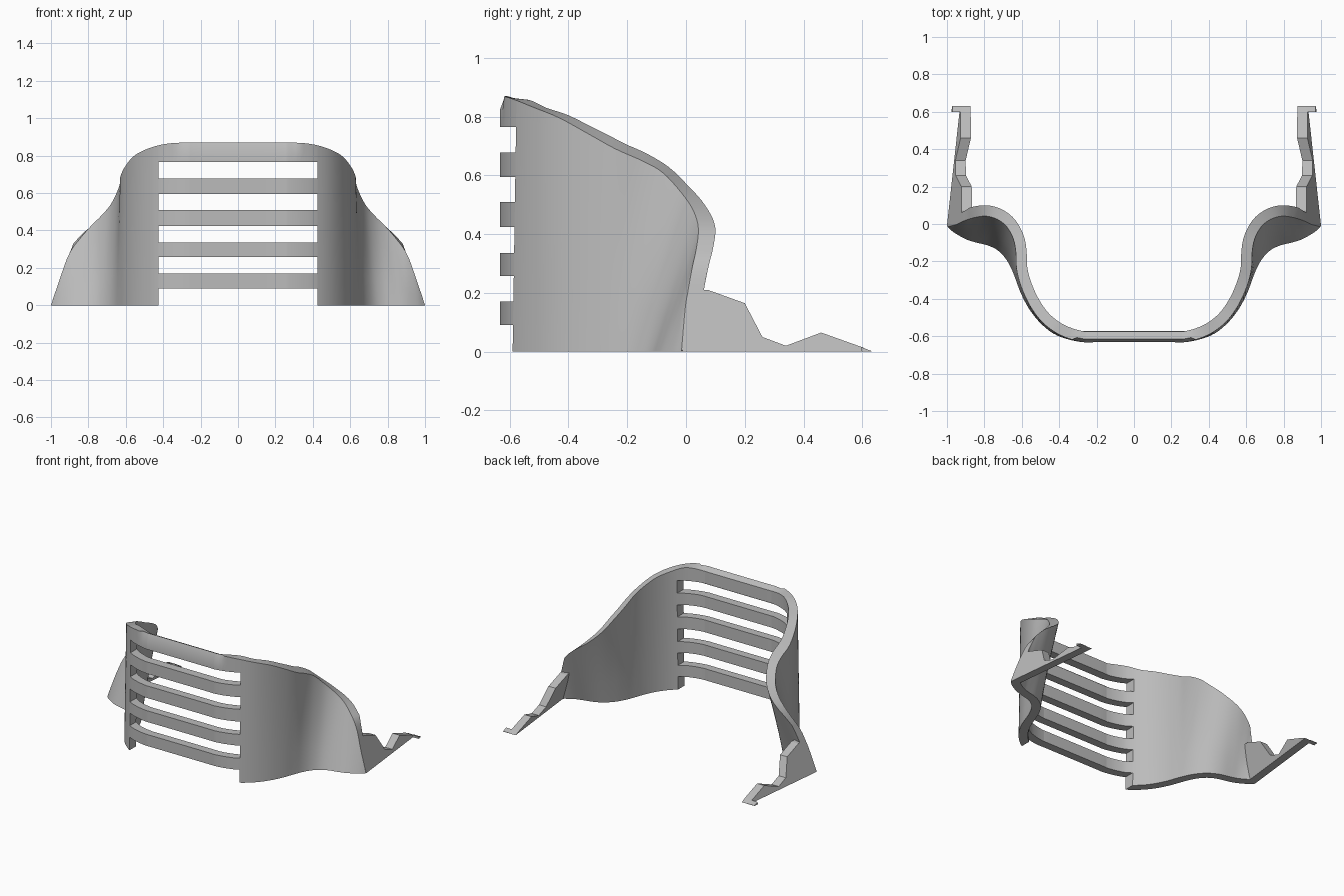
import bpy
import bmesh
from mathutils import Vector

if "Cube" in bpy.data.objects:
    bpy.data.objects.remove(bpy.data.objects["Cube"], do_unlink=True)

THICK = 0.058
SLOT_EDGE = 0.425
ROWS = (0, 0.25, 0.5, 0.75, 0.945, 1)

grey = bpy.data.materials.new("plain grey")
grey.use_nodes = True
colour = (0.5, 0.5, 0.5, 1)
grey.diffuse_color = colour
grey.node_tree.nodes["Principled BSDF"].inputs["Base Color"].default_value = colour


def make_object(name, bm, smooth=False):
    bmesh.ops.recalc_face_normals(bm, faces=bm.faces)
    if bm.calc_volume(signed=True) < 0:
        bmesh.ops.reverse_faces(bm, faces=bm.faces)
    mesh = bpy.data.meshes.new(name)
    bm.to_mesh(mesh)
    bm.free()
    mesh.materials.append(grey)
    obj = bpy.data.objects.new(name, mesh)
    bpy.context.collection.objects.link(obj)
    if smooth:
        bpy.ops.object.select_all(action="DESELECT")
        obj.select_set(True)
        bpy.context.view_layer.objects.active = obj
        bpy.ops.object.shade_smooth_by_angle(angle=0.5)


def side_plane(y, z):
    """Outer x of the leaning plane shared by wing tips and feet."""
    return 0.999 - 0.11 * y - 0.33 * z


def spline(points, steps):
    """Catmull-Rom curve through the points."""
    ends = [points[0] * 2 - points[1]] + points + [points[-1] * 2 - points[-2]]
    out = []
    for a, b, c, d in zip(ends, ends[1:], ends[2:], ends[3:]):
        for i in range(steps):
            t = i / steps
            out.append((b * 2 + (c - a) * t + (a * 2 - b * 5 + c * 4 - d) * t ** 2
                        + (b * 3 - a - c * 3 + d) * t ** 3) / 2)
    return out + [points[-1]]


# Half of the wall: rim x, y, z, then base x, y, then rise of the inner rim
half = [Vector(p) for p in (
    (0.2, -.632, .87, 0.2, -.632, -.02), (.27, -.632, .87, .27, -.632, -.02),
    (.35, -.612, .867, .35, -.618, -.01), (.425, -.577, .855, .425, -.59, 0),
    (.5, -.515, .83, .5, -.53, 0), (.56, -.43, .795, .56, -.455, .01),
    (.605, -.33, .74, .605, -.37, .02), (.628, -.24, .69, .635, -.29, .03),
    (.632, -.15, .65, .66, -.23, .03), (.645, -.08, .61, .69, -.18, .02),
    (.68, -.015, .54, .73, -.14, .01), (.73, .025, .48, .78, -.115, 0),
    (.79, .042, .42, .84, -.1, 0), (.85, .035, .35, .89, -.085, 0),
    (.9, .02, .28, .93, -.065, 0), (.95, 0, .16, .97, -.04, 0),
    (.998, -.015, .006, .998, -.015, 0))]
mirrored = [Vector((-p[0], p[1], p[2], -p[3], p[4], p[5])) for p in reversed(half)]
stations = spline(mirrored + half, 4)


def row_point(p, t):
    return Vector((p[3] + (p[0] - p[3]) * t, p[4] + (p[1] - p[4]) * t, p[2] * t))


def clamp(v):
    limit = side_plane(v.y, v.z)
    v.x = max(-limit, min(limit, v.x))
    return v


def wall_loft():
    """Whole curved wall: one closed ring of outer and inner points per station."""
    bm = bmesh.new()
    rings = []
    for i, p in enumerate(stations):
        before, after = stations[max(i - 1, 0)], stations[min(i + 1, len(stations) - 1)]
        outer, inner = [], []
        for t in ROWS:
            along = row_point(after, t) - row_point(before, t)
            normal = Vector((-along.y, along.x, 0)).normalized()
            v = row_point(p, t)
            back = v + normal * THICK + Vector((0, 0, p[5] * t))
            if t == 1 and abs(v.x) < 0.32:
                v += normal * 0.018
            outer.append(bm.verts.new(clamp(v)))
            inner.append(bm.verts.new(clamp(back)))
        rings.append(outer + inner[::-1])
    for a, b in zip(rings, rings[1:]):
        for j in range(len(a)):
            k = (j + 1) % len(a)
            bm.faces.new((a[j], a[k], b[k], b[j]))
    bm.faces.new(rings[0])
    bm.faces.new(rings[-1])
    return bm


def trim(bm, point, direction):
    """Cut away everything on the direction side of a plane and cap the cut."""
    cut = bmesh.ops.bisect_plane(bm, geom=bm.verts[:] + bm.edges[:] + bm.faces[:],
                                 plane_co=point, plane_no=direction, clear_outer=True)
    edges = [e for e in cut["geom_cut"] if isinstance(e, bmesh.types.BMEdge)]
    bmesh.ops.holes_fill(bm, edges=edges, sides=0)


# Solid side walls, either side of the bars
for label, side in (("left", 1), ("right", -1)):
    bm = wall_loft()
    trim(bm, (side * SLOT_EDGE, 0, 0), (-side, 0, 0))
    make_object(label + "_side_wall", bm, smooth=True)

# Front bars with open slots between, the last one being the top band
bars = ((.09, .17), (.258, .336), (.425, .51), (.595, .677), (.765, None))
for number, (low, high) in enumerate(bars, 1):
    bm = wall_loft()
    for side in (1, -1):
        trim(bm, (side * SLOT_EDGE, 0, 0), (side, 0, 0))
    trim(bm, (0, 0, low), (0, 0, -1))
    if high:
        trim(bm, (0, 0, high), (0, 0, 1))
    make_object("front_bar_%d" % number if high else "top_band", bm, smooth=True)


def leaning_plate(name, profile, side, inset, outset):
    """Plate with a y-z profile, following the leaning side plane."""
    bm = bmesh.new()
    sheets = [[bm.verts.new((side * (side_plane(y, z) + shift), y, z))
               for y, z in profile] for shift in (outset, -inset)]
    for sheet in sheets:
        bm.faces.new(sheet)
    count = len(profile)
    for j in range(count):
        k = (j + 1) % count
        bm.faces.new((sheets[0][j], sheets[0][k], sheets[1][k], sheets[1][j]))
    make_object(name, bm)


# Stepped feet running back from the wing tips, each with a small end tab
foot = ((-.012, 0), (.01, .16), (.04, .212), (.075, .21), (.2, .165), (.26, .05),
        (.34, .02), (.46, .065), (.6, .015), (.632, 0))
tab = ((.598, 0), (.598, .015), (.632, .002), (.632, 0))
for label, side in (("left", 1), ("right", -1)):
    leaning_plate(label + "_foot", foot, side, 0.055, 0)
    leaning_plate(label + "_foot_tab", tab, side, 0.01, 0.043)
